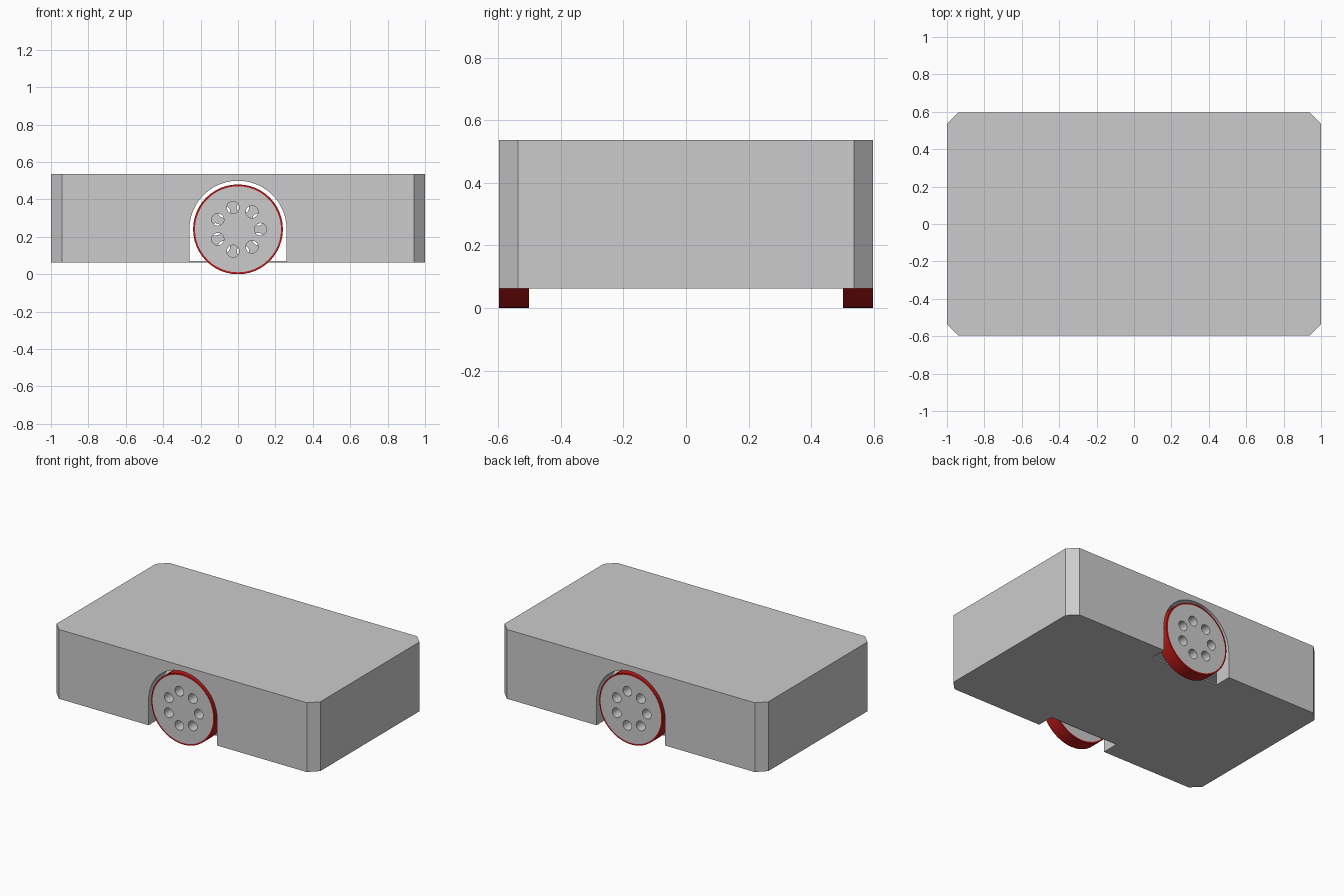
import bpy, bmesh
from math import sin, cos, pi
from mathutils import Matrix

if "Cube" in bpy.data.objects:
    bpy.data.objects.remove(bpy.data.objects["Cube"])

AXLE_Z, TIRE_R, HUB_R, ARCH_R = 0.24, 0.24, 0.23, 0.26
FLOOR_Z, LID_Z, TOP_Z = 0.062, 0.514, 0.537
WALL, WELL = 0.01, 0.12


def prism(name, pts, a, b, axis='Z'):
    """Extrude a closed 2D outline from a to b along Z, or along Y (points are x, z)."""
    bm = bmesh.new()
    place = (lambda p, h: (p[0], p[1], h)) if axis == 'Z' else (lambda p, h: (p[0], h, p[1]))
    lo = [bm.verts.new(place(p, a)) for p in pts]
    hi = [bm.verts.new(place(p, b)) for p in pts]
    n = len(pts)
    bm.faces.new(lo)
    bm.faces.new(hi)
    for i in range(n):
        j = (i + 1) % n
        bm.faces.new((lo[i], lo[j], hi[j], hi[i]))
    bmesh.ops.recalc_face_normals(bm, faces=bm.faces)
    me = bpy.data.meshes.new(name)
    bm.to_mesh(me)
    bm.free()
    ob = bpy.data.objects.new(name, me)
    bpy.context.collection.objects.link(ob)
    return ob


def cut(ob, cutters):
    for c in cutters:
        m = ob.modifiers.new("cut", 'BOOLEAN')
        m.operation, m.solver, m.object = 'DIFFERENCE', 'EXACT', c
        bpy.context.view_layer.objects.active = ob
        bpy.ops.object.modifier_apply(modifier=m.name)
        bpy.data.objects.remove(c)


def smooth(ob):
    bpy.ops.object.select_all(action='DESELECT')
    ob.select_set(True)
    bpy.context.view_layer.objects.active = ob
    bpy.ops.object.shade_smooth_by_angle()


def plan(x, y, c):
    """Rectangle with cut corners."""
    return [(x, y - c), (x - c, y), (c - x, y), (-x, y - c),
            (-x, c - y), (c - x, -y), (x - c, -y), (x, c - y)]


def circle(r, n, cx=0, cz=AXLE_Z):
    return [(cx + r * cos(2 * pi * i / n), cz + r * sin(2 * pi * i / n)) for i in range(n)]


def arch(r, bottom):
    curve = [(r * cos(pi * i / 24), AXLE_Z + r * sin(pi * i / 24)) for i in range(25)]
    return [(r, bottom)] + curve + [(-r, bottom)]


# Hollow body with wheel openings front and back
body = prism("body", plan(1, 0.597, 0.06), FLOOR_Z, LID_Z)
cut(body, [prism("cavity", plan(1 - WALL, 0.597 - WALL, 0.056), FLOOR_Z + WALL, 0.6)])
cut(body, [prism("well_cutter", arch(ARCH_R, 0.0), s * 0.7, s * (0.6 - WELL), 'Y')
           for s in (-1, 1)])

# Lid
prism("lid", plan(1, 0.597, 0.06), LID_Z, TOP_Z)

red = bpy.data.materials.new("red_rubber")
red.diffuse_color = (0.5, 0.01, 0.01, 1)
red.use_nodes = True
red.node_tree.nodes["Principled BSDF"].inputs["Base Color"].default_value = red.diffuse_color

for side, s in (("front", -1), ("back", 1)):
    # Wheel arch liner
    profile = arch(ARCH_R, FLOOR_Z + WALL) + arch(ARCH_R + 0.005, FLOOR_Z + WALL)[::-1]
    smooth(prism(side + "_wheel_arch", profile, s * 0.59, s * (0.6 - WELL), 'Y'))

    # Hub with seven through holes
    hub = prism(side + "_wheel_hub", circle(HUB_R, 48), -0.597, -0.502, 'Y')
    cut(hub, [prism("hole_cutter",
                    circle(0.033, 20, 0.12 * cos(2 * pi * k / 7), AXLE_Z + 0.12 * sin(2 * pi * k / 7)),
                    -0.7, -0.4, 'Y') for k in range(7)])

    # Thin red tire
    tire = prism(side + "_tire", circle(TIRE_R, 48), -0.597, -0.502, 'Y')
    cut(tire, [prism("tire_cutter", circle(HUB_R, 48), -0.7, -0.4, 'Y')])
    tire.data.materials.clear()
    tire.data.materials.append(red)

    for ob in (hub, tire):
        if s > 0:
            ob.data.transform(Matrix.Rotation(pi, 4, 'Z'))
        smooth(ob)
